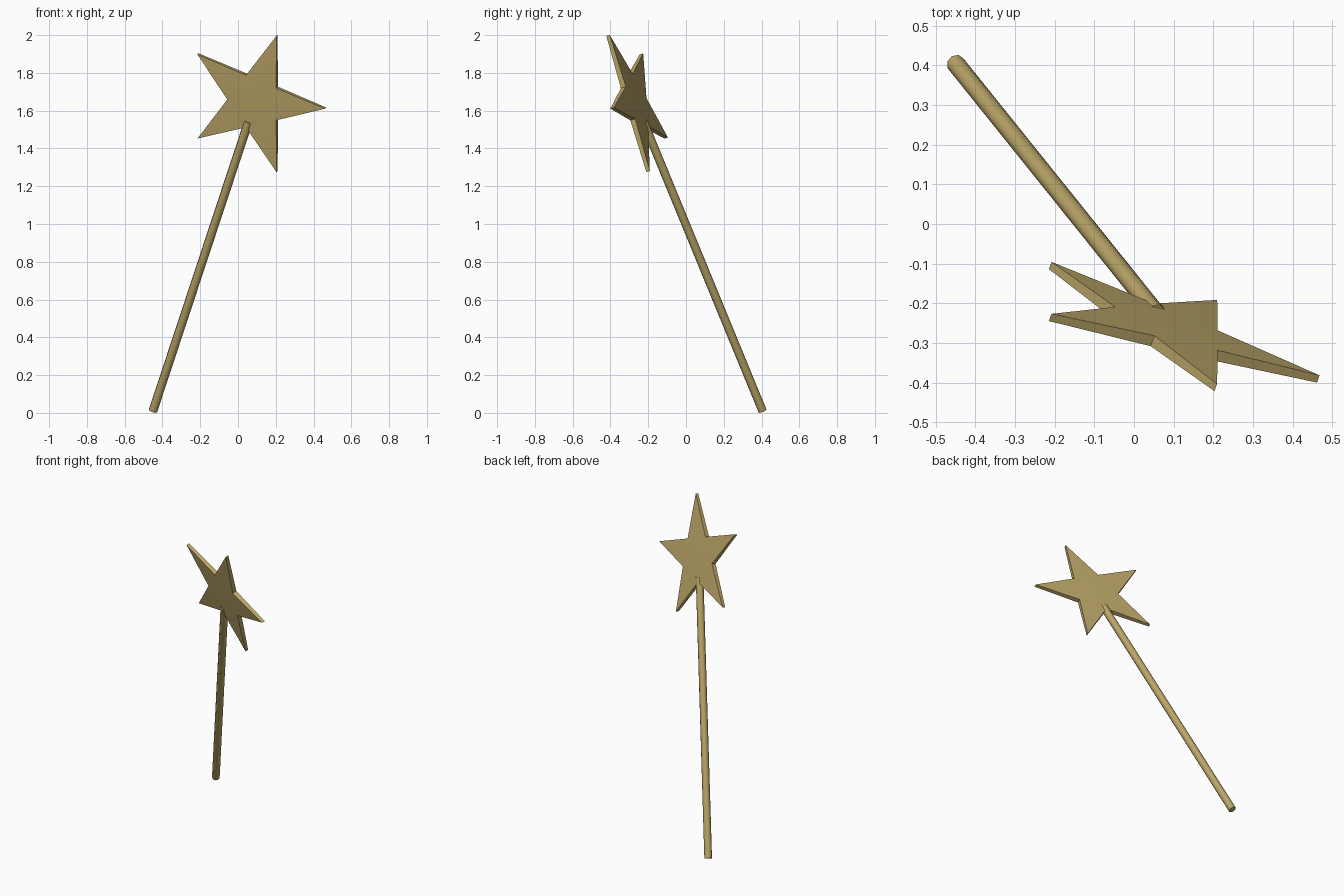
import bpy, bmesh
from math import sin, cos, pi, radians
from mathutils import Vector, Matrix

if "Cube" in bpy.data.objects:
    bpy.data.objects.remove(bpy.data.objects["Cube"])

# Tilted wand frame: Y runs up the rod, Z is the star's front normal
centre = Vector((0.091, -0.269, 1.649))
foot = Vector((-0.45, 0.405, 0.011))
y_axis = (centre - foot).normalized()
z_axis = Vector((-0.322, -0.908, -0.268))
x_axis = y_axis.cross(z_axis).normalized()
z_axis = x_axis.cross(y_axis)
frame = Matrix((x_axis, y_axis, z_axis)).transposed().to_4x4()
frame.translation = centre
length = (centre - foot).length

gold = bpy.data.materials.new("gold")
gold.diffuse_color = (0.50, 0.38, 0.14, 1)
gold.use_nodes = True
gold.node_tree.nodes["Principled BSDF"].inputs["Base Color"].default_value = gold.diffuse_color


def add_part(name, bm):
    bmesh.ops.recalc_face_normals(bm, faces=bm.faces[:])
    bm.transform(frame)
    mesh = bpy.data.meshes.new(name)
    bm.to_mesh(mesh)
    bm.free()
    mesh.materials.append(gold)
    obj = bpy.data.objects.new(name, mesh)
    bpy.context.collection.objects.link(obj)
    bpy.ops.object.select_all(action='DESELECT')
    obj.select_set(True)
    bpy.context.view_layer.objects.active = obj
    bpy.ops.object.shade_smooth_by_angle(angle=radians(50))


# Five-pointed star, slightly thicker toward the middle
bm = bmesh.new()
rings, hubs = [], []
for side in (1, -1):
    ring = []
    for i in range(10):
        r, half = (0.395, 0.010) if i % 2 == 0 else (0.151, 0.0145)
        a = pi / 2 + i * pi / 5
        ring.append(bm.verts.new((r * cos(a), r * sin(a), side * half)))
    rings.append(ring)
    hubs.append(bm.verts.new((0, 0, side * 0.018)))
for i in range(10):
    j = (i + 1) % 10
    for ring, hub in zip(rings, hubs):
        bm.faces.new((hub, ring[i], ring[j]))
    bm.faces.new((rings[0][i], rings[1][i], rings[1][j], rings[0][j]))
add_part("star", bm)

# Eight-sided rod ending just inside the star's lower notch
bm = bmesh.new()
top = -0.12
bmesh.ops.create_cone(bm, cap_ends=True, segments=8, radius1=0.0237,
                      radius2=0.0237, depth=length + top)
bm.transform(Matrix.Translation((0, (top - length) / 2, 0))
             @ Matrix.Rotation(-pi / 2, 4, 'X'))
add_part("rod", bm)
